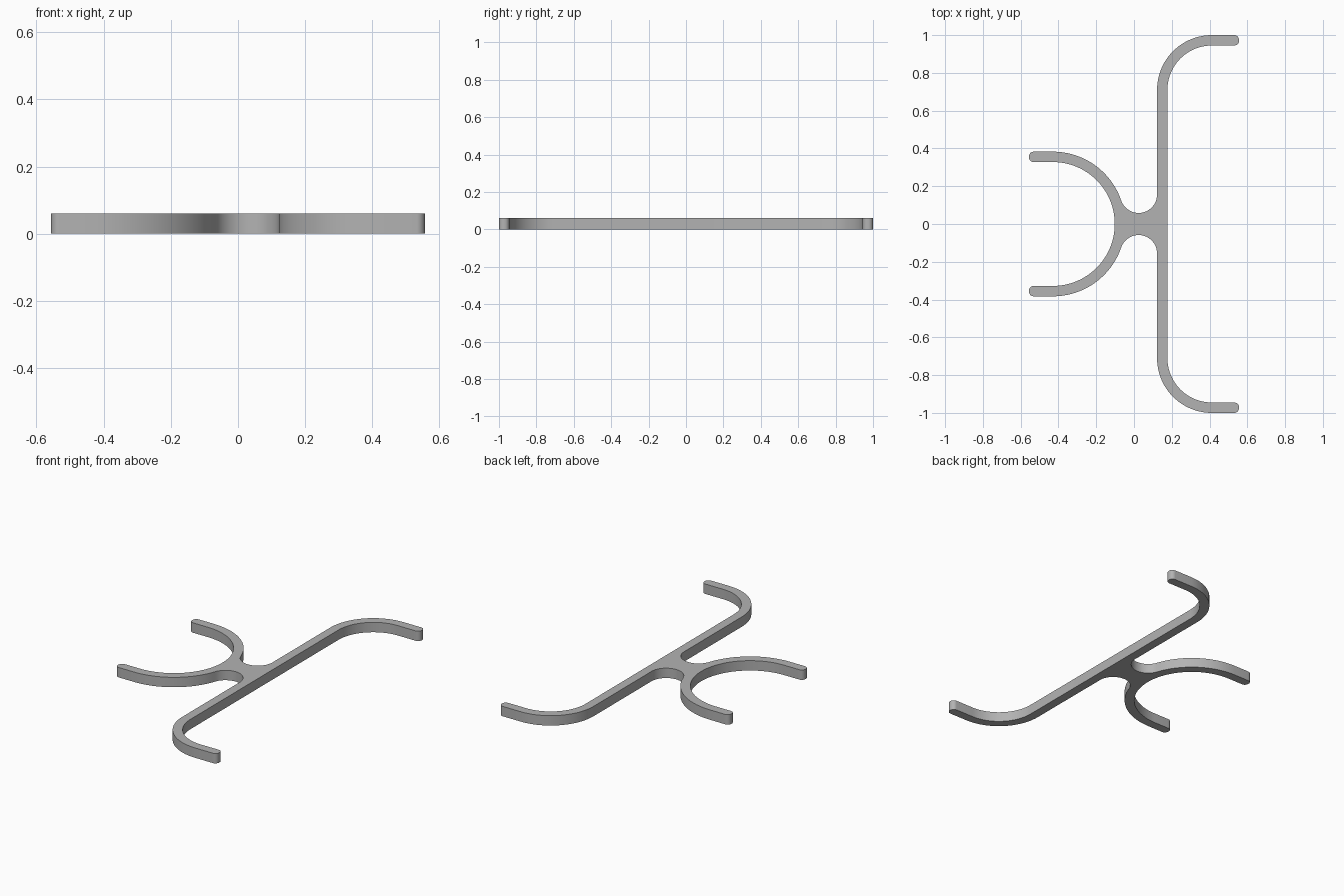
import bpy, bmesh
from math import sin, cos, radians, degrees, sqrt, atan2
from mathutils import Vector

if "Cube" in bpy.data.objects:
    bpy.data.objects.remove(bpy.data.objects["Cube"], do_unlink=True)

HEIGHT = 0.06
WIDTH = 0.055                  # thickness of every arm
BAR_L, BAR_R = 0.122, 0.177    # sides of the long bar
TIP_X = 0.556
TIP_R = 0.025                  # rounding of the arm ends
HOOK_R = 0.29                  # outer radius of the bar's hooks
CUP_X, CUP_R = -0.43, 0.383    # centre and outer radius of the small cradle
NECK_R = 0.0975                # fillet between cradle and bar


def arc(cx, cy, r, start, end, steps):
    angles = [radians(start + (end - start) * i / steps) for i in range(steps + 1)]
    return [(cx + r * cos(a), cy + r * sin(a)) for a in angles]


def tip(x, low, high, side):
    """Rounded arm end, from low to high, on the +x or -x side."""
    cx = x - side * TIP_R
    pts = arc(cx, low + TIP_R, TIP_R, -90, 0, 8) + arc(cx, high - TIP_R, TIP_R, 0, 90, 8)
    return [(cx + side * (px - cx), py) for px, py in pts]


# Upper half of the outline, from the bar's right side round to the cradle's inside
hook_x, hook_y = BAR_L + HOOK_R, 1 - HOOK_R
neck_x = BAR_L - NECK_R
neck_y = sqrt((CUP_R + NECK_R) ** 2 - (neck_x - CUP_X) ** 2)
tangent = degrees(atan2(neck_y, neck_x - CUP_X))

half = [(BAR_R, 0)]
half += arc(hook_x, hook_y, HOOK_R - WIDTH, 180, 90, 24)
half += tip(TIP_X, 1 - WIDTH, 1, 1)
half += arc(hook_x, hook_y, HOOK_R, 90, 180, 24)
half += arc(neck_x, neck_y, NECK_R, 0, tangent - 180, 24)
half += arc(CUP_X, 0, CUP_R, tangent, 90, 24)[1:]
half += tip(-TIP_X, CUP_R - WIDTH, CUP_R, -1)[::-1]
half += arc(CUP_X, 0, CUP_R - WIDTH, 90, 0, 32)

# Mirror the half outline and extrude it
outline = half + [(x, -y) for x, y in half[-2:0:-1]]
bm = bmesh.new()
base = bm.faces.new([bm.verts.new((x, y, 0)) for x, y in outline])
raised = bmesh.ops.extrude_face_region(bm, geom=[base], use_keep_orig=True)
bmesh.ops.translate(bm, vec=Vector((0, 0, HEIGHT)),
                    verts=[v for v in raised["geom"] if isinstance(v, bmesh.types.BMVert)])
bmesh.ops.remove_doubles(bm, verts=bm.verts, dist=0.0001)
bmesh.ops.recalc_face_normals(bm, faces=bm.faces)
mesh = bpy.data.meshes.new("double_hook")
bm.to_mesh(mesh)
bm.free()

hook = bpy.data.objects.new("double_hook", mesh)
bpy.context.collection.objects.link(hook)

# Plain grey material
grey = bpy.data.materials.new("plain_grey")
grey.use_nodes = True
colour = (0.45, 0.45, 0.45, 1)
grey.diffuse_color = colour
grey.node_tree.nodes["Principled BSDF"].inputs["Base Color"].default_value = colour
mesh.materials.append(grey)

# Smooth curved walls, sharp rims
bpy.ops.object.select_all(action="DESELECT")
hook.select_set(True)
bpy.context.view_layer.objects.active = hook
bpy.ops.object.shade_smooth_by_angle(angle=radians(30))
